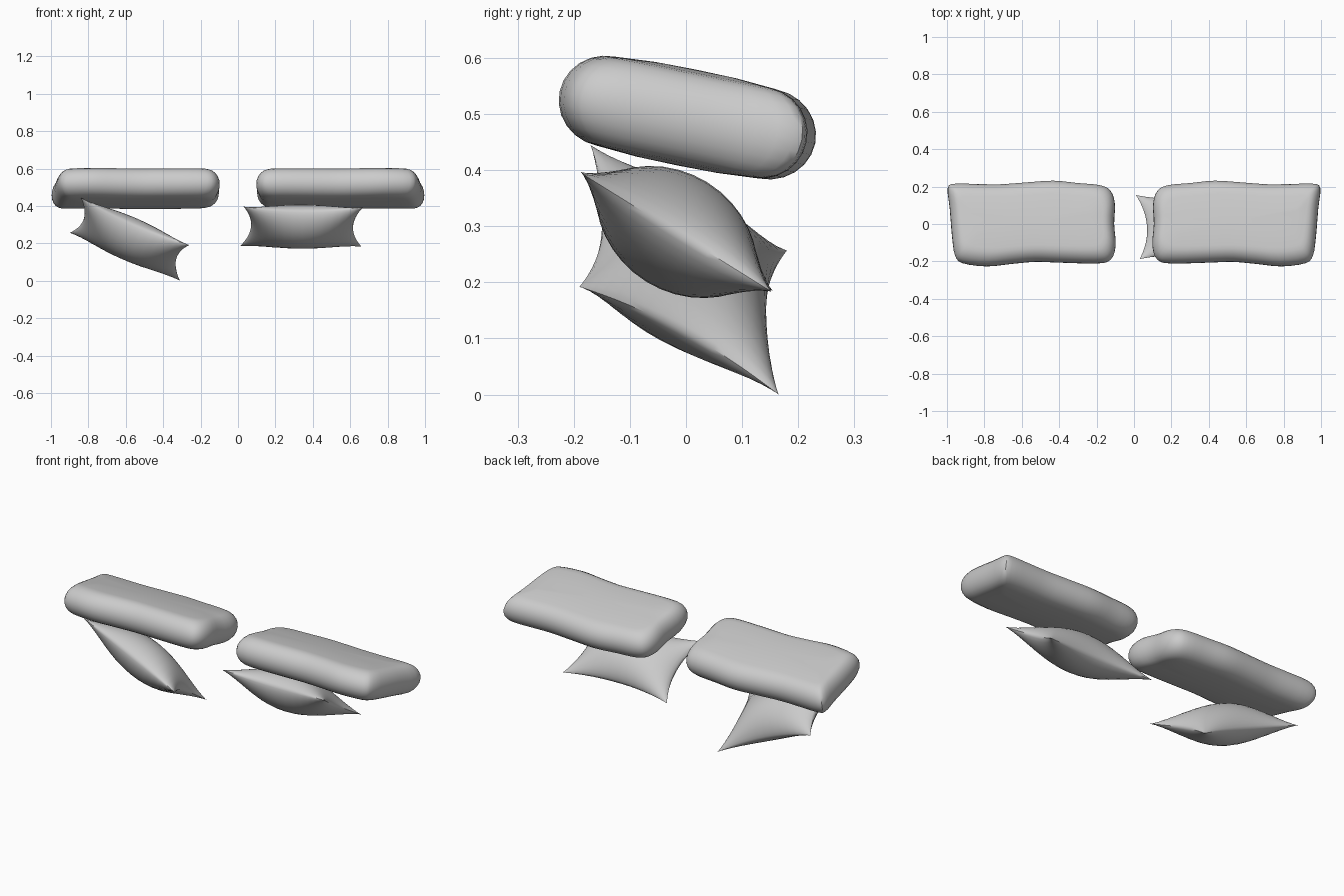
import bpy, bmesh, math
from mathutils import Vector, Matrix

if "Cube" in bpy.data.objects:
    bpy.data.objects.remove(bpy.data.objects["Cube"])

fabric = bpy.data.materials.new("grey fabric")
fabric.diffuse_color = (0.6, 0.6, 0.6, 1)
fabric.use_nodes = True
fabric.node_tree.nodes["Principled BSDF"].inputs["Base Color"].default_value = fabric.diffuse_color


def finish(bm, name, angle):
    bmesh.ops.remove_doubles(bm, verts=bm.verts, dist=1e-5)
    bmesh.ops.recalc_face_normals(bm, faces=bm.faces)
    me = bpy.data.meshes.new(name)
    bm.to_mesh(me)
    bm.free()
    me.materials.append(fabric)
    ob = bpy.data.objects.new(name, me)
    bpy.context.collection.objects.link(ob)
    bpy.ops.object.select_all(action='DESELECT')
    ob.select_set(True)
    bpy.context.view_layer.objects.active = ob
    bpy.ops.object.shade_smooth_by_angle(angle=math.radians(angle))


def closed_curve(pts, steps):
    # Catmull-Rom loop through the points
    out, n = [], len(pts)
    for i in range(n):
        a, b, c, d = (Vector(pts[(i + k) % n]) for k in (-1, 0, 1, 2))
        for j in range(steps):
            t = j / steps
            out.append(0.5 * (2 * b + (c - a) * t + (2 * a - 5 * b + 4 * c - d) * t * t
                              + (3 * b - a - 3 * c + d) * t ** 3))
    return out


# Seat cushion plan outline (right-hand one)
OUTLINE = [(0.098, -0.12), (0.106, 0.0), (0.102, 0.11), (0.125, 0.18), (0.18, 0.21),
           (0.30, 0.222), (0.43, 0.235), (0.57, 0.226), (0.72, 0.215), (0.85, 0.217),
           (0.96, 0.218), (0.996, 0.195), (0.985, 0.08), (0.972, -0.08), (0.957, -0.17),
           (0.92, -0.212), (0.79, -0.23), (0.66, -0.217), (0.53, -0.205), (0.40, -0.209),
           (0.20, -0.214), (0.125, -0.195)]


def seat_cushion(name, side):
    loop = closed_curve(OUTLINE, 3)
    cx, hx, hy, h = 0.545, 0.45, 0.22, 0.081
    tilt = Matrix.Rotation(-0.2, 3, 'X')
    # Levels: (inset, height) round the padded edge, then over the crown
    levels = []
    for k in range(-6, 7):
        a = math.pi / 2 * k / 6
        levels.append((h * (1 - math.cos(a)), h * math.sin(a)))
    levels = [(0.15, -h - 0.005)] + levels + [(0.15, h + 0.005)]
    bm = bmesh.new()

    def place(x, y, z):
        p = tilt @ Vector((0, y, z))
        return bm.verts.new((side * x, p.y, p.z + 0.494))

    rings = [[place(cx + (p.x - cx) * (1 - d * 0.8 / hx), p.y * (1 - d / hy), z)
              for p in loop] for d, z in levels]
    n = len(loop)
    for r0, r1 in zip(rings, rings[1:]):
        for i in range(n):
            bm.faces.new((r0[i], r0[(i + 1) % n], r1[(i + 1) % n], r1[i]))
    for ring, z in ((rings[0], -h - 0.006), (rings[-1], h + 0.006)):
        mid = place(cx, 0, z)
        for i in range(n):
            bm.faces.new((ring[i], ring[(i + 1) % n], mid))
    finish(bm, name, 40)


def throw_pillow(name, a, b, c, d, n=18):
    # Pinched pillow spanning four corner points
    a, b, c, d = map(Vector, (a, b, c, d))
    normal = (b - a).cross(d - a).normalized()
    u, v = (b - a).normalized(), (d - a).normalized()
    par = [math.sin(math.pi / 2 * (2 * i / n - 1)) for i in range(n + 1)]
    bm = bmesh.new()
    for face in (1, -1):
        grid = []
        for s in par:
            row = []
            for t in par:
                p, q = (s + 1) / 2, (t + 1) / 2
                co = (a * (1 - p) + b * p) * (1 - q) + (d * (1 - p) + c * p) * q
                co -= u * (0.05 * s * (1 - t * t)) + v * (0.038 * t * (1 - s * s))
                puff = max(0.0, (1 - s * s) * (1 - t * t)) ** 0.65
                row.append(bm.verts.new(co + normal * (face * 0.104 * puff)))
            grid.append(row)
        for i in range(n):
            for j in range(n):
                bm.faces.new((grid[i][j], grid[i + 1][j],
                              grid[i + 1][j + 1], grid[i][j + 1]))
    finish(bm, name, 45)


seat_cushion("right_seat_cushion", 1)
seat_cushion("left_seat_cushion", -1)
throw_pillow("right_throw_pillow", (0.03, -0.188, 0.397), (0.67, -0.186, 0.394),
             (0.66, 0.153, 0.183), (0.01, 0.155, 0.185))
throw_pillow("left_throw_pillow", (-0.84, -0.17, 0.445), (-0.26, -0.19, 0.192),
             (-0.31, 0.165, 0.0), (-0.90, 0.18, 0.257))
